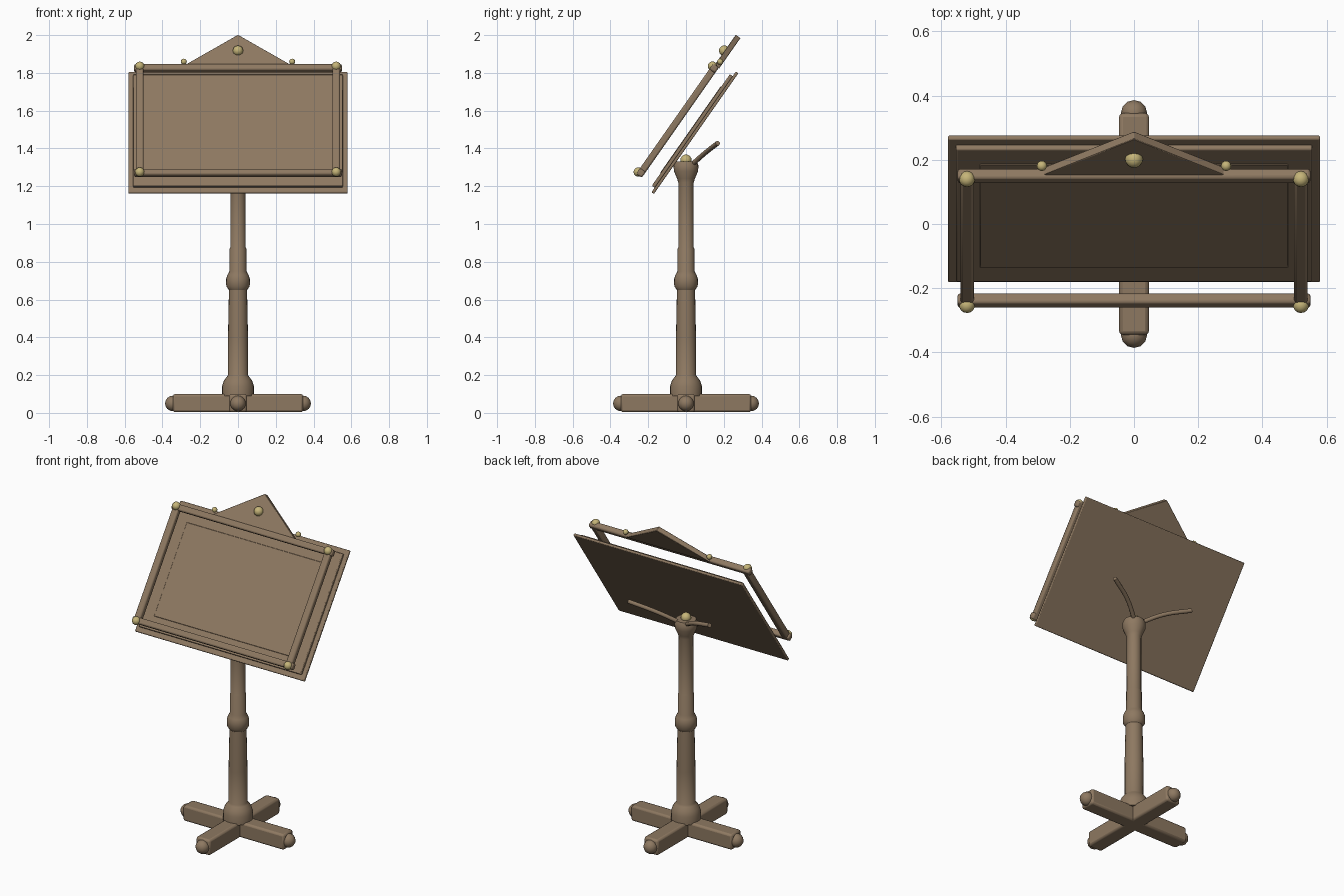
import bpy, bmesh, math
from mathutils import Matrix, Vector

if "Cube" in bpy.data.objects:
    bpy.data.objects.remove(bpy.data.objects["Cube"], do_unlink=True)


def material(name, rgb):
    m = bpy.data.materials.new(name)
    m.use_nodes = True
    m.diffuse_color = (*rgb, 1)
    m.node_tree.nodes["Principled BSDF"].inputs["Base Color"].default_value = (*rgb, 1)
    return m


WOOD = material("brown wood", (0.27, 0.19, 0.12))
BRASS = material("pale brass", (0.56, 0.46, 0.19))

# Tilted frame of the reading board: local y runs up the board, z faces the reader
TILT = Matrix.Translation((0, 0.047, 1.483)) @ Matrix.Rotation(math.radians(55), 4, "X")
FLAT = Matrix.Identity(4)


def finish(name, bm, mat, space=FLAT, bevel=0, segments=2):
    bmesh.ops.recalc_face_normals(bm, faces=bm.faces)
    bm.transform(space)
    mesh = bpy.data.meshes.new(name)
    bm.to_mesh(mesh)
    bm.free()
    mesh.materials.append(mat)
    ob = bpy.data.objects.new(name, mesh)
    bpy.context.collection.objects.link(ob)
    if bevel:
        mod = ob.modifiers.new("soft edges", "BEVEL")
        mod.width, mod.segments = bevel, segments
    bpy.ops.object.select_all(action="DESELECT")
    ob.select_set(True)
    bpy.context.view_layer.objects.active = ob
    bpy.ops.object.shade_smooth_by_angle(angle=math.radians(35))
    return ob


def box(name, centre, size, space=FLAT, bevel=0.005, segments=2):
    bm = bmesh.new()
    bmesh.ops.create_cube(bm, size=1, matrix=Matrix.Translation(centre) @ Matrix.Diagonal((*size, 1)))
    return finish(name, bm, WOOD, space, bevel, segments)


def ball(name, centre, radius, mat=BRASS, space=FLAT):
    bm = bmesh.new()
    bmesh.ops.create_uvsphere(bm, u_segments=12, v_segments=8, radius=radius,
                              matrix=Matrix.Translation(centre))
    return finish(name, bm, mat, space)


def lathe(name, profile, sides=20):
    bm = bmesh.new()
    verts = [bm.verts.new((r, 0, z)) for r, z in profile]
    edges = [bm.edges.new(pair) for pair in zip(verts, verts[1:])]
    bmesh.ops.spin(bm, geom=verts + edges, axis=(0, 0, 1), cent=(0, 0, 0),
                   angle=math.tau, steps=sides)
    bmesh.ops.remove_doubles(bm, verts=bm.verts, dist=0.0001)
    return finish(name, bm, WOOD)


# Crossed feet with rounded ends
box("foot_across", (0, 0, 0.052), (0.69, 0.094, 0.096), bevel=0.012)
box("foot_along", (0, 0, 0.052), (0.094, 0.69, 0.096), bevel=0.012)
for i in range(4):
    a = i * math.pi / 2
    ball("foot_end", (0.345 * math.cos(a), 0.345 * math.sin(a), 0.05), 0.041, WOOD)

# Turned post with base collar, middle ring and flared head
lathe("post", [(0, 0.09), (0.085, 0.09), (0.085, 0.14), (0.075, 0.17), (0.06, 0.19), (0.053, 0.2),
               (0.053, 0.4), (0.048, 0.65), (0.062, 0.67), (0.063, 0.71), (0.056, 0.73),
               (0.045, 0.75), (0.044, 0.87), (0.041, 0.875), (0.041, 1.22), (0.047, 1.24),
               (0.064, 1.28), (0.066, 1.31), (0.058, 1.33), (0, 1.333)])
ball("head_knob", (0, 0, 1.338), 0.03)

# Reading board in stepped layers
box("board_back", (0, 0, 0), (1.16, 0.78, 0.016), TILT)
box("board_front", (0, 0, 0.016), (1.11, 0.72, 0.02), TILT)
box("board_panel", (0, 0, 0.026), (0.96, 0.56, 0.006), TILT, bevel=0.002, segments=1)

# Open frame standing in front of the board
DEPTH = 0.112
for side, word in ((-1, "lower"), (1, "upper")):
    box(word + "_rail", (0, side * 0.338, DEPTH), (1.1, 0.037, 0.037), TILT, 0.009)
for side, word in ((-1, "right"), (1, "left")):
    box(word + "_stile", (side * 0.52, 0, DEPTH), (0.042, 0.69, 0.037), TILT, 0.009)
    for end in (-1, 1):
        ball("corner_stud", (side * 0.52, end * 0.342, DEPTH + 0.014), 0.025, BRASS, TILT)
    ball("shoulder_stud", (side * 0.287, 0.385, DEPTH - 0.006), 0.016, BRASS, TILT)

# Triangular crest
bm = bmesh.new()
face = bm.faces.new([bm.verts.new((x, y, 0.09)) for x, y in ((-0.285, 0.352), (0.285, 0.352), (0, 0.55))])
top = bmesh.ops.extrude_face_region(bm, geom=[face])["geom"]
bmesh.ops.translate(bm, vec=(0, 0, 0.03), verts=[v for v in top if isinstance(v, bmesh.types.BMVert)])
finish("crest", bm, WOOD, TILT, 0.002, 1)
ball("crest_stud", (0, 0.445, 0.122), 0.028, BRASS, TILT)

# Slim curved arms spreading backwards from the post head
for side, word in ((-1, "right"), (1, "left")):
    path = (Vector((0, 0.015, 1.30)), Vector((side * 0.13, 0.1, 1.375)), Vector((side * 0.28, 0.168, 1.428)))
    curve = bpy.data.curves.new(word + "_arm", "CURVE")
    curve.dimensions = "3D"
    curve.bevel_depth, curve.bevel_resolution = 0.013, 2
    curve.use_fill_caps = True
    spline = curve.splines.new("BEZIER")
    spline.bezier_points.add(len(path) - 1)
    for point, co in zip(spline.bezier_points, path):
        point.co = co
        point.handle_left_type = point.handle_right_type = "AUTO"
    curve.materials.append(WOOD)
    bpy.context.collection.objects.link(bpy.data.objects.new(word + "_arm", curve))
